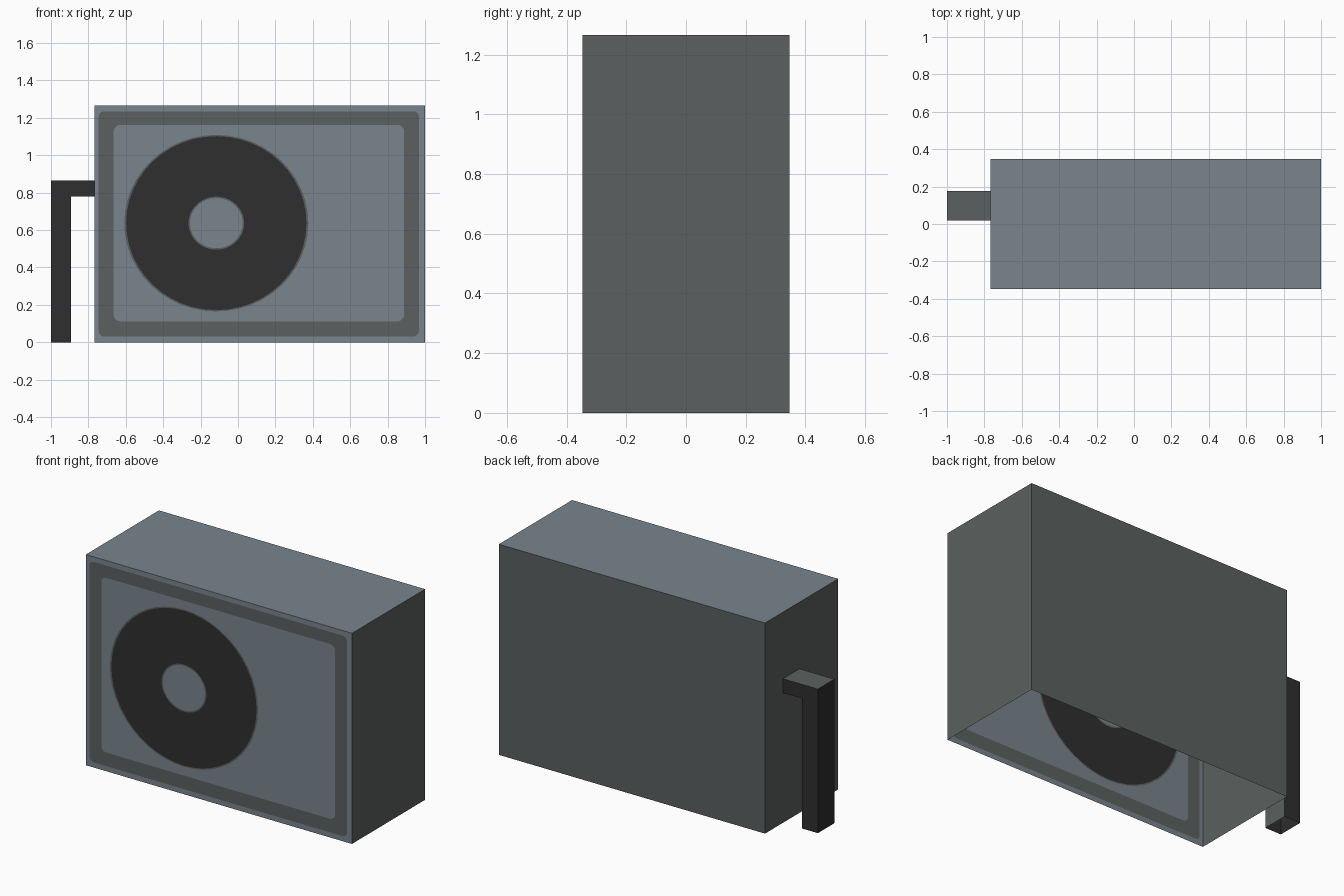
import bpy, bmesh, math
from mathutils import Vector

if "Cube" in bpy.data.objects:
    bpy.data.objects.remove(bpy.data.objects["Cube"])


def material(name, srgb):
    lin = [c / 12.92 if c <= 0.04045 else ((c + 0.055) / 1.055) ** 2.4 for c in srgb]
    m = bpy.data.materials.new(name)
    m.diffuse_color = (*lin, 1)
    m.use_nodes = True
    m.node_tree.nodes["Principled BSDF"].inputs["Base Color"].default_value = m.diffuse_color
    return m


SLATE = material("slate panel", (0.475, 0.52, 0.553))
GREY = material("warm grey", (0.355, 0.378, 0.375))
DARK = material("charcoal", (0.182, 0.182, 0.182))

FRONT, BACK = -0.347, 0.347


def finish(name, bm, mats):
    me = bpy.data.meshes.new(name)
    bm.to_mesh(me)
    bm.free()
    for m in mats:
        me.materials.append(m)
    ob = bpy.data.objects.new(name, me)
    bpy.context.collection.objects.link(ob)
    return ob


def extruded(name, pts, y0, y1, sides, front, back, mats):
    """Extrude an (x, z) outline along y; a material index of None leaves that face open."""
    bm = bmesh.new()
    f = [bm.verts.new((x, y0, z)) for x, z in pts]
    b = [bm.verts.new((x, y1, z)) for x, z in pts]
    n = len(pts)
    for i, mi in enumerate(sides):
        if mi is not None:
            j = (i + 1) % n
            bm.faces.new((f[i], b[i], b[j], f[j])).material_index = mi
    if front is not None:
        bm.faces.new(f).material_index = front
    if back is not None:
        bm.faces.new(b[::-1]).material_index = back
    return finish(name, bm, mats)


def rounded_rect(x0, x1, z0, z1, r, seg=5):
    corners = [(x1 - r, z0 + r, -90), (x1 - r, z1 - r, 0),
               (x0 + r, z1 - r, 90), (x0 + r, z0 + r, 180)]
    return [(cx + r * math.cos(math.radians(a + 90 * i / seg)),
             cz + r * math.sin(math.radians(a + 90 * i / seg)))
            for cx, cz, a in corners for i in range(seg + 1)]


def ellipse(rx, rz, n=48, cx=-0.116, cz=0.637):
    return [(cx + rx * math.cos(math.tau * i / n), cz + rz * math.sin(math.tau * i / n))
            for i in range(n)]


def flat_region(name, outer, hole, mat):
    """Flat face on the front plane between two outlines."""
    bm = bmesh.new()
    for loop in (outer, hole):
        if loop:
            vs = [bm.verts.new((x, FRONT, z)) for x, z in loop]
            for i, v in enumerate(vs):
                bm.edges.new((v, vs[(i + 1) % len(vs)]))
    bmesh.ops.triangle_fill(bm, edges=bm.edges[:], use_beauty=True,
                            use_dissolve=False, normal=Vector((0, -1, 0)))
    bm.normal_update()
    for fc in bm.faces:
        if fc.normal.y > 0:
            fc.normal_flip()
    return finish(name, bm, [mat])


# Case: open underneath, front filled by the regions below
case = [(-0.768, 0), (1, 0), (1, 1.265), (-0.768, 1.265)]
extruded("case_shell", case, FRONT, BACK, [None, 1, 0, 1], None, 1, [SLATE, GREY])

# Front: each outline is the hole of the region before it
regions = [
    ("front_rim", case, SLATE),
    ("front_frame", rounded_rect(-0.745, 0.967, 0.031, 1.235, 0.03), GREY),
    ("front_panel", rounded_rect(-0.665, 0.888, 0.112, 1.162, 0.035), SLATE),
    ("fan_outer_trim", ellipse(0.492, 0.472), GREY),
    ("fan_ring", ellipse(0.482, 0.465), DARK),
    ("fan_inner_trim", ellipse(0.149, 0.142), GREY),
    ("fan_hub", ellipse(0.141, 0.134), SLATE),
]
for i, (name, outline, mat) in enumerate(regions):
    hole = regions[i + 1][1] if i + 1 < len(regions) else None
    flat_region(name, outline, hole, mat)

# Bent pipe on the left side, open at the floor and where it meets the case
pipe = [(-1, 0), (-0.893, 0), (-0.893, 0.78), (-0.768, 0.78), (-0.768, 0.865), (-1, 0.865)]
extruded("side_pipe", pipe, 0.02, 0.177, [None, 0, 0, None, 0, 1], 1, 1, [GREY, DARK])
